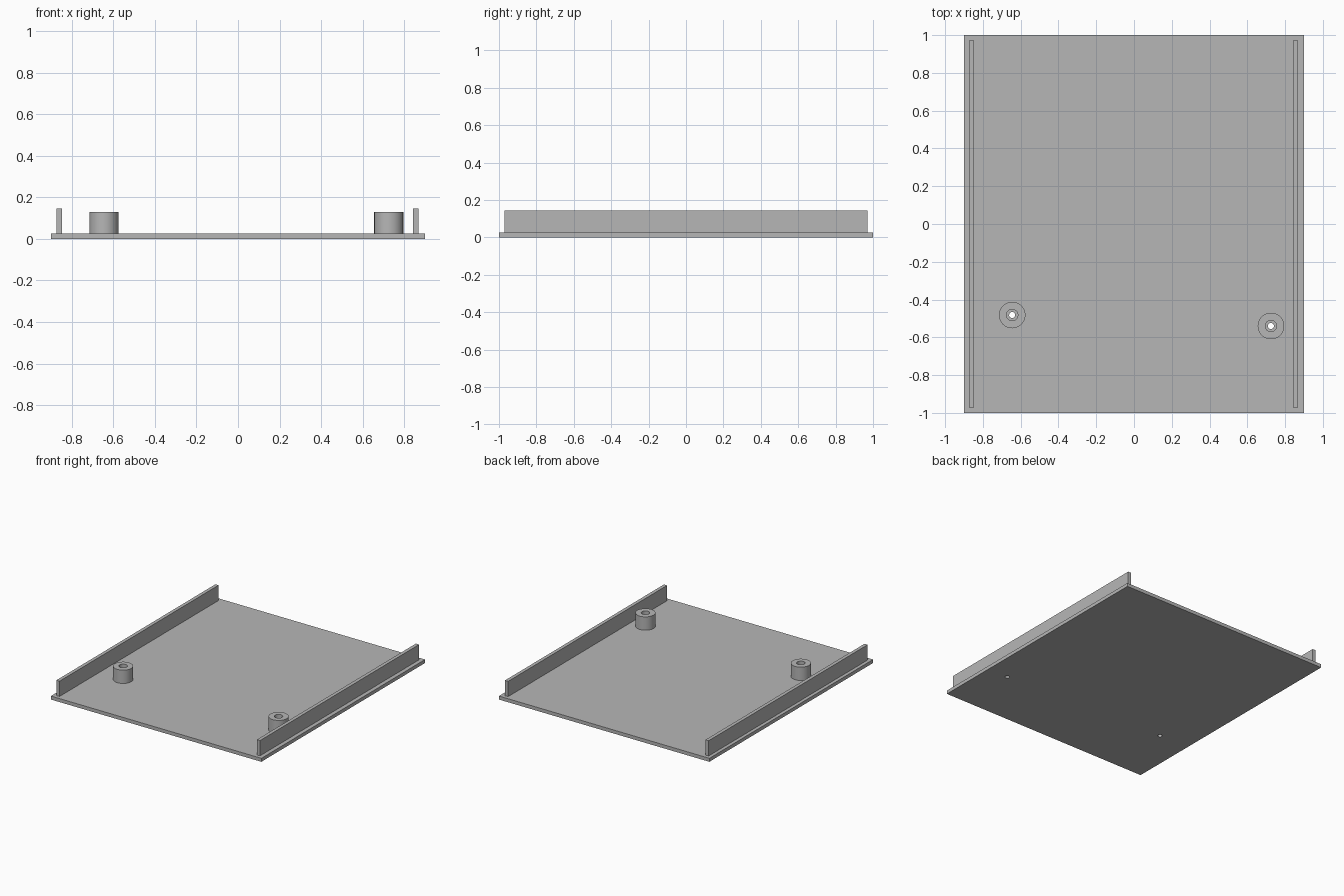
import bpy
import bmesh
import math

cube = bpy.data.objects.get("Cube")
if cube:
    bpy.data.objects.remove(cube, do_unlink=True)

grey = bpy.data.materials.new("plain grey")
grey.use_nodes = True
GREY = (0.47, 0.47, 0.47, 1)
grey.diffuse_color = GREY
grey.node_tree.nodes["Principled BSDF"].inputs["Base Color"].default_value = GREY

PLATE_TOP = 0.027
BOSS_TOP = 0.13
RAIL_TOP = 0.145
BOSS_RADIUS = 0.07
BORE_RADIUS = 0.03
HOLE_RADIUS = 0.016
SEGMENTS = 48
BOSSES = {"right_boss": (-0.645, -0.482), "left_boss": (0.725, -0.54)}


def select_only(obj):
    bpy.ops.object.select_all(action="DESELECT")
    obj.select_set(True)
    bpy.context.view_layer.objects.active = obj


def box(name, x, width, depth, z0, z1):
    bpy.ops.mesh.primitive_cube_add(size=1, location=(x, 0, (z0 + z1) / 2))
    obj = bpy.context.object
    obj.name = name
    obj.scale = (width, depth, z1 - z0)
    bpy.ops.object.transform_apply(location=False, rotation=False, scale=True)
    obj.data.materials.append(grey)
    return obj


def tube(name, x, y):
    """Turned hollow boss standing on the plate."""
    profile = [(BORE_RADIUS, PLATE_TOP), (BORE_RADIUS, BOSS_TOP),
               (BOSS_RADIUS, BOSS_TOP), (BOSS_RADIUS, PLATE_TOP)]
    bm = bmesh.new()
    verts = [bm.verts.new((r, 0, z)) for r, z in profile]
    edges = [bm.edges.new(pair) for pair in zip(verts, verts[1:])]
    bmesh.ops.spin(bm, geom=verts + edges, cent=(0, 0, 0), axis=(0, 0, 1),
                   angle=math.tau, steps=SEGMENTS)
    bmesh.ops.remove_doubles(bm, verts=bm.verts[:], dist=0.0001)
    bmesh.ops.recalc_face_normals(bm, faces=bm.faces[:])
    # Face the top ring upwards
    if any(f.normal.z < -0.5 for f in bm.faces):
        bmesh.ops.reverse_faces(bm, faces=bm.faces[:])
    mesh = bpy.data.meshes.new(name)
    bm.to_mesh(mesh)
    bm.free()
    mesh.materials.append(grey)
    obj = bpy.data.objects.new(name, mesh)
    obj.location = (x, y, 0)
    bpy.context.collection.objects.link(obj)
    select_only(obj)
    bpy.ops.object.shade_smooth_by_angle(angle=math.radians(30))
    return obj


# Base plate and its two long rails
plate = box("base_plate", 0, 1.8, 2, 0, PLATE_TOP)
box("right_rail", -0.86, 0.027, 1.942, PLATE_TOP, RAIL_TOP)
box("left_rail", 0.855, 0.027, 1.942, PLATE_TOP, RAIL_TOP)

# Screw bosses, each with a narrow hole through the plate
for name, (x, y) in BOSSES.items():
    tube(name, x, y)
    bpy.ops.mesh.primitive_cylinder_add(vertices=SEGMENTS, radius=HOLE_RADIUS,
                                        depth=0.2, location=(x, y, 0))
    cutter = bpy.context.object
    cutter.name = "hole_cutter"
    cutter.hide_render = True
    cut = plate.modifiers.new("screw_hole", "BOOLEAN")
    cut.operation = "DIFFERENCE"
    cut.solver = "EXACT"
    cut.object = cutter
    select_only(plate)
    bpy.ops.object.modifier_apply(modifier=cut.name)
    bpy.data.objects.remove(cutter, do_unlink=True)

select_only(plate)
bpy.ops.object.shade_smooth_by_angle(angle=math.radians(30))
